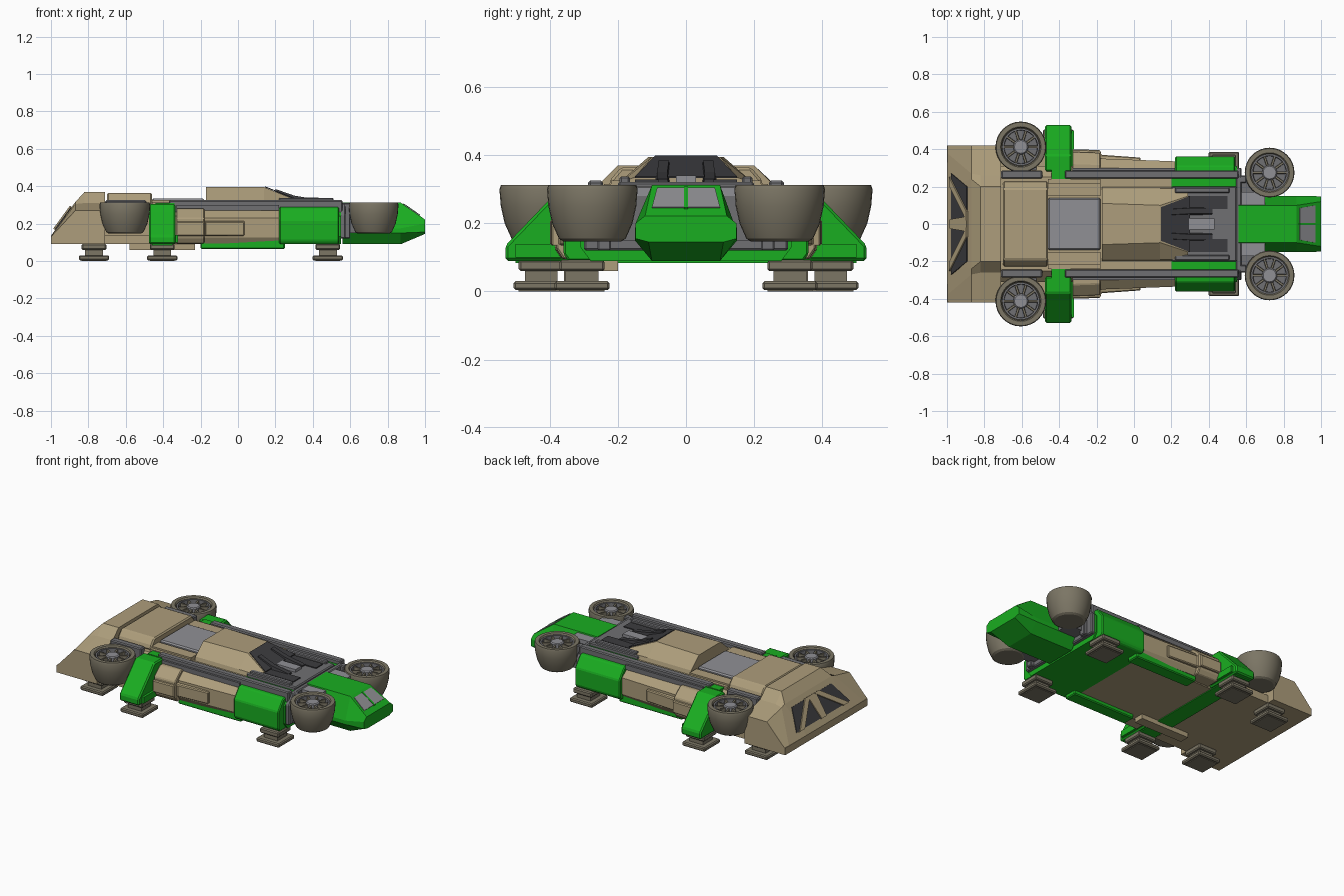
import bpy, bmesh, math

if "Cube" in bpy.data.objects:
    bpy.data.objects.remove(bpy.data.objects["Cube"])

def material(name, r, g, b):
    m = bpy.data.materials.new(name)
    m.diffuse_color = (r, g, b, 1)
    m.use_nodes = True
    m.node_tree.nodes["Principled BSDF"].inputs["Base Color"].default_value = m.diffuse_color
    return m

TAN = material("tan", .42, .34, .2)
GREEN = material("green", .01, .42, .015)
GREY = material("grey", .16, .16, .17)
DARK = material("dark", .045, .045, .05)
GLASS = material("glass", .28, .28, .3)
RUBBER = material("rubber", .2, .18, .13)

def loft(name, sections, mat, mirror=False, bevel=0.0, smooth=False):
    """Skin equal-sized closed sections and cap both ends."""
    bm = bmesh.new()
    rings = [[bm.verts.new(p) for p in s] for s in sections]
    n = len(rings[0])
    for a, b in zip(rings, rings[1:]):
        for i in range(n):
            j = (i + 1) % n
            bm.faces.new((a[i], a[j], b[j], b[i]))
    bm.faces.new(rings[0])
    bm.faces.new(rings[-1])
    bmesh.ops.recalc_face_normals(bm, faces=bm.faces[:])
    me = bpy.data.meshes.new(name)
    bm.to_mesh(me)
    bm.free()
    me.materials.append(mat)
    if smooth:
        me.shade_smooth()
        me.set_sharp_from_angle(angle=math.radians(30))
    ob = bpy.data.objects.new(name, me)
    bpy.context.collection.objects.link(ob)
    if bevel:
        b = ob.modifiers.new("Bevel", 'BEVEL')
        b.width, b.segments = bevel, 1
    if mirror:
        ob.modifiers.new("Mirror", 'MIRROR').use_axis = (False, True, False)
    return ob

def body(name, secs, mat, **kw):
    """Symmetric body: each section is x plus half outline (y, z), bottom to top."""
    loft(name, [[(x, y, z) for y, z in h] + [(x, -y, z) for y, z in reversed(h)]
                for x, h in secs], mat, **kw)

def bar(name, x0, x1, outline, mat, **kw):
    """Outline (y, z) extruded along x."""
    return loft(name, [[(x, y, z) for y, z in outline] for x in (x0, x1)], mat, **kw)

def box(name, x0, x1, y0, y1, z0, z1, mat, **kw):
    return bar(name, x0, x1, [(y0, z0), (y1, z0), (y1, z1), (y0, z1)], mat, **kw)

# Main hull: tan middle, green front
core = [(.28, .09), (.31, .13), (.31, .24), (.25, .30)]
body("hull_middle", [(-.73, core), (.2, core)], TAN)
body("hull_front", [(.2, core), (.55, core)], GREEN)

# Rear block with sloping tail
body("rear_block", [
    (-1.0, [(.42, .09), (.42, .13), (.38, .132), (.2, .135)]),
    (-.87, [(.42, .09), (.42, .27), (.27, .305), (.24, .315)]),
    (-.82, [(.42, .09), (.42, .27), (.26, .31), (.2, .37)]),
    (-.71, [(.42, .09), (.42, .27), (.26, .31), (.2, .37)])], TAN)
box("rear_floor", -.72, -.47, -.37, .37, .09, .14, TAN)
lid = [(.23, .30), (.22, .33), (.19, .365)]
body("rear_lid", [(-.7, lid), (-.46, lid)], TAN, bevel=.008)

# Tail grille and its diagonal struts, laid on the slope
def tail(y, t, lift):
    return (-1 + .13 * t - .81 * lift, y, .133 + .178 * t + .58 * lift)

def tail_patch(name, corners, l0, l1, mat, **kw):
    loft(name, [[tail(y, t, l) for y, t in corners] for l in (l0, l1)], mat, **kw)

tail_patch("tail_grille", [(-.27, .2), (.27, .2), (.2, .85), (-.2, .85)], -.01, .006, DARK)
tail_patch("tail_strut", [(.2, .18), (.25, .18), (.07, .87), (.02, .87)], 0, .014, TAN, mirror=True)
tail_patch("tail_post", [(-.025, .18), (.025, .18), (.04, .87), (-.04, .87)], 0, .012, TAN)
box("tail_bumper", -1, -.96, -.42, .42, .09, .135, TAN)

# Roof hatch, cabin and windscreen
box("roof_hatch", -.46, -.18, -.14, .14, .29, .335, GLASS, bevel=.008)
for k, (a, b) in enumerate(((.15, .22), (.19, .24))):
    box("hatch_rim", -.46, -.18, a, b, .29, .325 - k * .01, TAN, mirror=True)
body("cabin", [
    (-.17, [(.2, .29), (.19, .325), (.11, .395)]),
    (.14, [(.2, .29), (.19, .325), (.10, .395)]),
    (.29, [(.2, .29), (.19, .322), (.15, .335)])], TAN)
loft("windscreen", [[(.145, s * .09, .394 + d) for s, d in q] + [(.3, s * .15, .333 + d) for s, d in q[::-1]]
                    for q in ([(-1, 0), (1, 0)], [(-1, .005), (1, .005)])], DARK)

# Engine deck with fins
box("engine_deck", .2, .55, -.2, .2, .29, .322, GREY, bevel=.006)
box("deck_side_rail", .22, .51, .165, .195, .3, .338, GREY, mirror=True, bevel=.005)
box("deck_vent", .22, .5, .08, .15, .3, .328, DARK, mirror=True)
loft("deck_fin", [[(x, y, .3), (x, y + .05, .3), (x, y + .04, z), (x, y + .01, z)]
                  for x, y, z in ((.2, .04, .385), (.3, .045, .35), (.42, .045, .33))],
     DARK, mirror=True)
box("deck_spine", .28, .43, -.03, .03, .3, .34, GLASS)

# Long roof rails
for x0, x1 in ((-.71, -.49), (-.37, .56)):
    box("roof_rail", x0, x1, .243, .287, .25, .325, GREY, mirror=True, bevel=.006)
box("rail_bracket", -.44, -.34, .19, .29, .28, .31, GREEN, mirror=True)

# Side arms
arm = [(.28, .09), (.53, .09), (.53, .135), (.41, .26), (.37, .305), (.28, .305)]
bar("side_arm", -.475, -.335, arm, GREEN, mirror=True, bevel=.008)
box("arm_hinge", -.35, -.32, .3, .5, .1, .14, GREEN, mirror=True)
box("arm_underbeam", -.46, -.35, -.5, .5, .084, .1, GREEN)

# Tan side panels and green side pods
def flank(w, top):
    return [(.26, .095), (w - .02, .095), (w, .125), (w, top - .05), (w - .06, top), (.26, top)]

loft("side_panel", [[(x, y, z) for y, z in flank(w, .28)] for x, w in ((-.33, .385), (-.18, .38))],
     TAN, mirror=True, bevel=.005)
loft("side_panel_front", [[(x, y, z) for y, z in flank(w, .28)] for x, w in ((-.18, .35), (.22, .335))],
     TAN, mirror=True)
loft("side_locker", [[(x, .3, .135), (x, w, .135), (x, w, .21), (x, .3, .225)]
                     for x, w in ((-.33, .4), (-.18, .395), (-.175, .37), (.035, .355))],
     TAN, mirror=True, bevel=.005)
box("upper_trim", -.33, .22, .26, .3, .27, .3, GREY, mirror=True)
pod = [(.25, .09), (.345, .09), (.36, .11), (.36, .22), (.31, .285), (.25, .295)]
bar("side_pod", .22, .54, pod, GREEN, mirror=True, bevel=.006)
box("skirt", -.2, .25, .24, .325, .065, .12, GREEN, mirror=True, bevel=.006)
box("belly_plank", -.58, -.23, -.265, -.2, .06, .1, TAN)

# Front bulkhead, wheel mounts, nose
bar("bulkhead", .545, .575, [(-.3, .12), (.3, .12), (.3, .25), (.25, .31), (-.25, .31), (-.3, .25)],
    GREY, bevel=.006)
box("bulkhead_post", .565, .6, .22, .26, .12, .31, GREY, mirror=True, bevel=.005)
box("front_wheel_mount", .56, .7, .1, .24, .15, .28, GREY, mirror=True)
box("front_wheel_cover", .57, .7, .1, .17, .2, .305, GLASS, mirror=True)
box("rear_wheel_mount", -.66, -.52, .28, .38, .16, .26, GREY, mirror=True)
full = [(.1, .09), (.15, .15), (.15, .175), (.1, .312)]
body("nose", [(.56, full), (.87, full),
              (1.0, [(.11, .145), (.148, .155), (.148, .2), (.12, .222)])], GREEN)

def nose_top(t, y, lift):
    return (.87 + .13 * t + .57 * lift, y, .312 - .09 * t + .82 * lift)

loft("nose_window", [[nose_top(t, y, l) for t, y in ((.12, -.085), (.12, .085), (.75, .1), (.75, -.1))]
                     for l in (-.006, .004)], GLASS)
loft("window_bar", [[nose_top(t, y, l) for t, y in ((.1, -.006), (.1, .006), (.78, .006), (.78, -.006))]
                    for l in (0, .006)], GREEN)

# Upward-facing wheels
def ring(cx, cy, r, z, n=32):
    return [(cx + r * math.cos(2 * math.pi * i / n), cy + r * math.sin(2 * math.pi * i / n), z)
            for i in range(n)]

tub = [(.085, .147), (.098, .155), (.118, .2), (.129, .25), (.133, .30), (.129, .312),
       (.106, .312), (.1, .304), (.1, .28)]
for label, cx, cy, k in (("front", .725, .275, 1.0), ("rear", -.605, .412, 1.02)):
    loft(label + "_wheel", [ring(cx, cy, r * k, z) for r, z in tub], RUBBER, mirror=True, smooth=True)
    loft(label + "_rim", [ring(cx, cy, r, z) for r, z in ((.1, .28), (.1, .303), (.09, .303), (.088, .281))],
         GREY, mirror=True, smooth=True)
    loft(label + "_hub", [ring(cx, cy, r, z, 20) for r, z in ((.04, .275), (.04, .303), (.034, .308))],
         GLASS, mirror=True)
    for i in range(10):
        a = i * math.pi / 5
        c, s = math.cos(a), math.sin(a)
        loft(label + "_spoke", [[(cx + r * c - w * s, cy + r * s + w * c, z)
                                 for w, z in ((-.007, .275), (.007, .275), (.005, .299), (-.005, .299))]
                                for r in (.03, .095)], RUBBER, mirror=True)

# Landing feet
for x, y in ((-.77, .31), (-.405, .425), (.48, .305)):
    for part, w, z0, z1 in (("pad", .081, .004, .03), ("sole", .066, 0, .006),
                            ("post", .048, .025, .065), ("collar", .066, .06, .092)):
        box("foot_" + part, x - w, x + w, y - w, y + w, z0, z1, RUBBER, mirror=True,
            bevel=.006 if part in ("pad", "collar") else 0)
